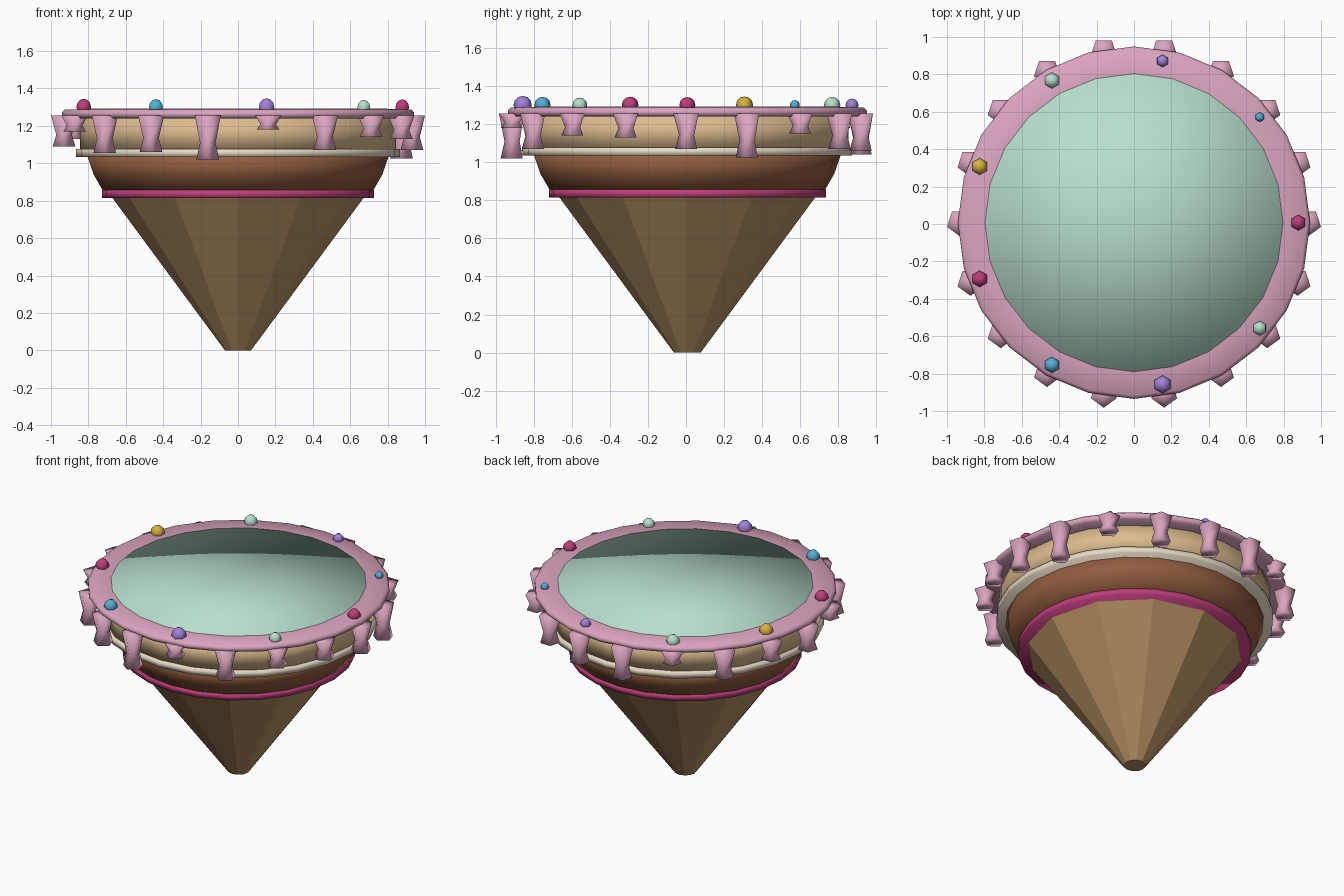
import bpy, bmesh
from math import sin, cos, radians, pi

if "Cube" in bpy.data.objects:
    bpy.data.objects.remove(bpy.data.objects["Cube"], do_unlink=True)

CENTRE_Y = 0.007


def material(name, rgb):
    lin = [((c / 255 + 0.055) / 1.055) ** 2.4 for c in rgb] + [1.0]
    m = bpy.data.materials.new(name)
    m.use_nodes = True
    m.diffuse_color = lin
    m.node_tree.nodes["Principled BSDF"].inputs["Base Color"].default_value = lin
    return m


mint = material("mint", (184, 224, 204))
pink = material("pink", (220, 165, 192))
wafer = material("wafer brown", (182, 145, 98))
tan = material("tan", (220, 188, 142))
cream = material("cream", (234, 222, 200))
brown = material("chocolate brown", (145, 93, 62))
magenta = material("magenta", (190, 62, 122))
blue = material("blue", (85, 175, 214))
purple = material("purple", (162, 130, 218))
yellow = material("yellow", (216, 178, 62))


def finish(name, bm, mat, loc, smooth):
    bmesh.ops.recalc_face_normals(bm, faces=bm.faces)
    for f in bm.faces:
        f.smooth = smooth
    me = bpy.data.meshes.new(name)
    bm.to_mesh(me)
    bm.free()
    me.materials.append(mat)
    ob = bpy.data.objects.new(name, me)
    ob.location = loc
    bpy.context.scene.collection.objects.link(ob)
    return ob


def lathe(name, profile, sides, mat, loc=(0, CENTRE_Y, 0), smooth=True, caps=True):
    """Revolve (radius, height) points; the first corner faces the front."""
    bm = bmesh.new()
    rings = []
    for r, z in profile:
        turn = [2 * pi * i / sides - pi / 2 for i in range(sides)]
        rings.append([bm.verts.new((r * cos(a), r * sin(a), z)) for a in turn])
    for low, high in zip(rings, rings[1:]):
        for i in range(sides):
            j = (i + 1) % sides
            bm.faces.new((low[i], low[j], high[j], high[i]))
    if caps:
        for ring, (r, z) in ((rings[0], profile[0]), (rings[-1], profile[-1])):
            mid = bm.verts.new((0, 0, z))
            for i in range(sides):
                bm.faces.new((ring[i], ring[(i + 1) % sides], mid))
    return finish(name, bm, mat, loc, smooth)


# Stacked body, from the tip upwards
lathe("cone", [(0.07, 0), (0.69, 0.84)], 12, wafer, smooth=False)
lathe("lower_ring", [(0.727, 0.815), (0.727, 0.856)], 24, magenta)
lathe("cup", [(0.72, 0.85), (0.772, 0.94), (0.806, 1.04)], 24, brown)
lathe("middle_ring", [(0.865, 1.035), (0.865, 1.077)], 24, cream)
lathe("upper_band", [(0.845, 1.07), (0.845, 1.25)], 24, tan)

# Icing rim and the flat filling inside it
lathe("rim", [(0.78, 1.24), (0.925, 1.24), (0.942, 1.255), (0.942, 1.272),
              (0.925, 1.288), (0.78, 1.29)], 24, pink, caps=False)
lathe("filling", [(0.797, 1.25), (0.797, 1.292)], 24, mint)

# Five-sided icing drips hanging under the rim, every 20 degrees
drip_ends = [1.07, 1.025, 1.15, 1.07, 1.06, 1.04, 1.18, 1.07, 1.13,
             1.09, 1.17, 1.055, 1.06, 1.02, 1.18, 1.07, 1.14, 1.13]
DRIP_TOP = 1.255
for i, end in enumerate(drip_ends):
    a = radians(20 * i)
    waist = DRIP_TOP + (end - DRIP_TOP) * 0.62
    lathe(f"drip_{i + 1}", [(0.064, end), (0.044, waist), (0.073, DRIP_TOP)], 5, pink,
          (0.93 * cos(a), 0.93 * sin(a) + CENTRE_Y, 0))

# Round candies on the rim, every 40 degrees
candies = [(magenta, 0.042), (blue, 0.026), (purple, 0.034), (mint, 0.043),
           (yellow, 0.045), (magenta, 0.044), (blue, 0.043), (purple, 0.048), (mint, 0.039)]
for i, (mat, r) in enumerate(candies):
    a = radians(40 * i)
    bm = bmesh.new()
    bmesh.ops.create_uvsphere(bm, u_segments=6, v_segments=6, radius=r)
    finish(f"candy_{i + 1}", bm, mat,
           (0.878 * cos(a), 0.878 * sin(a) + CENTRE_Y, 1.3), True)
